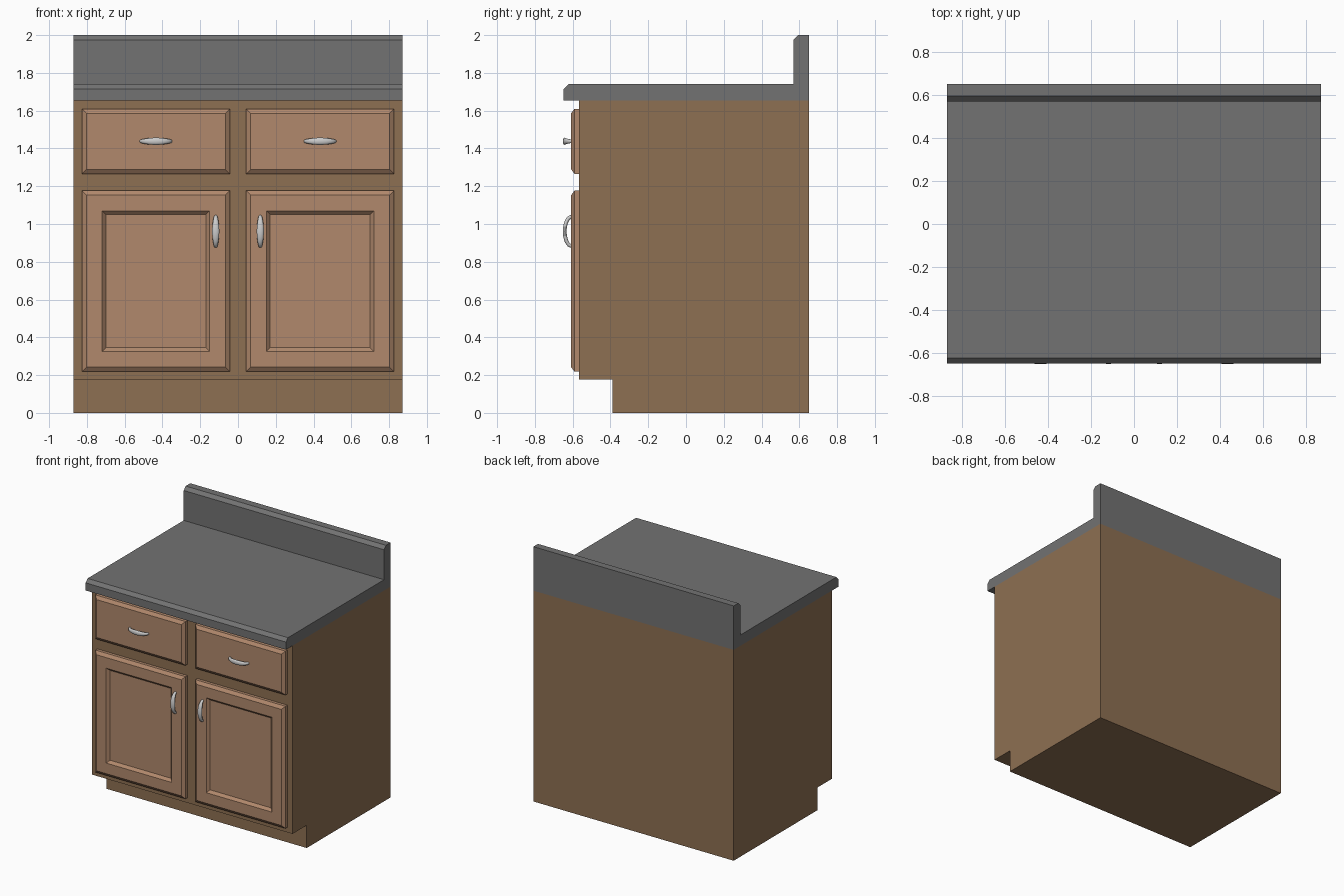
import bpy, bmesh, math
from mathutils import Vector

if "Cube" in bpy.data.objects:
    bpy.data.objects.remove(bpy.data.objects["Cube"])


def material(name, rgb):
    m = bpy.data.materials.new(name)
    m.diffuse_color = (*rgb, 1)
    m.use_nodes = True
    m.node_tree.nodes["Principled BSDF"].inputs["Base Color"].default_value = m.diffuse_color
    return m


WOOD = material("wood", (0.27, 0.16, 0.085))
PANEL = material("light_wood", (0.44, 0.25, 0.15))
STONE = material("counter_grey", (0.17, 0.17, 0.17))
METAL = material("handle_metal", (0.52, 0.54, 0.52))


def skin(name, rings, mat, smooth=False):
    """Join matching rings of points with quads and cap both ends."""
    bm = bmesh.new()
    loops = [[bm.verts.new(p) for p in ring] for ring in rings]
    n = len(loops[0])
    for a, b in zip(loops, loops[1:]):
        for i in range(n):
            j = (i + 1) % n
            bm.faces.new((a[i], a[j], b[j], b[i]))
    bm.faces.new(loops[0])
    bm.faces.new(loops[-1])
    bmesh.ops.recalc_face_normals(bm, faces=bm.faces)
    mesh = bpy.data.meshes.new(name)
    bm.to_mesh(mesh)
    bm.free()
    mesh.materials.append(mat)
    obj = bpy.data.objects.new(name, mesh)
    bpy.context.collection.objects.link(obj)
    if smooth:
        bpy.ops.object.select_all(action='DESELECT')
        obj.select_set(True)
        bpy.context.view_layer.objects.active = obj
        bpy.ops.object.shade_smooth_by_angle(angle=math.radians(50))
    return obj


def extrude_profile(name, profile, mat, half=0.87):
    """Side profile (y, z) swept across the full width."""
    skin(name, [[(x, y, z) for y, z in profile] for x in (-half, half)], mat)


def front_panel(name, x0, x1, z0, z1, steps):
    """Concentric rectangles, each step being (inset, y)."""
    skin(name, [[(x0 + d, y, z0 + d), (x1 - d, y, z0 + d),
                 (x1 - d, y, z1 - d), (x0 + d, y, z1 - d)] for d, y in steps], PANEL)


def handle(name, cx, cz, along):
    """Bowed pull: an oval section swept on an arc, widest at the middle."""
    along = Vector(along)
    side = along.cross(Vector((0, 1, 0)))
    rings = []
    for i in range(17):
        t = math.pi * i / 16
        c, s = math.cos(t), math.sin(t)
        centre = Vector((cx, -0.606 - 0.036 * s, cz)) + along * (0.077 * c)
        normal = (along * (c / 0.077) - Vector((0, s / 0.036, 0))).normalized()
        w, th = 0.010 + 0.009 * s * s, 0.010
        rings.append([centre + side * (w * math.cos(a)) + normal * (th * math.sin(a))
                      for a in (math.tau * k / 12 for k in range(12))])
    skin(name, rings, METAL, smooth=True)


# Cabinet body with toe kick
extrude_profile("cabinet_body", [(-0.39, 0), (0.651, 0), (0.651, 1.655),
                                 (-0.566, 1.655), (-0.566, 0.178), (-0.39, 0.178)], WOOD)

# Countertop and backsplash with chamfered edges
extrude_profile("countertop", [(-0.648, 1.655), (0.651, 1.655), (0.651, 2.0), (0.594, 2.0),
                               (0.569, 1.975), (0.569, 1.74), (-0.623, 1.74),
                               (-0.648, 1.715)], STONE)

# Drawers, doors and their handles, left and right
edge = [(0, -0.56), (0, -0.59), (0.024, -0.608)]
recess = [(0.107, -0.608), (0.127, -0.588)]
for label, s in (("left", -1), ("right", 1)):
    x0, x1 = sorted((s * 0.043, s * 0.826))
    front_panel(label + "_drawer", x0, x1, 1.265, 1.61, edge)
    front_panel(label + "_door", x0, x1, 0.218, 1.177, edge + recess)
    handle(label + "_drawer_handle", s * 0.435, 1.438, (1, 0, 0))
    handle(label + "_door_handle", s * 0.118, 0.961, (0, 0, 1))
